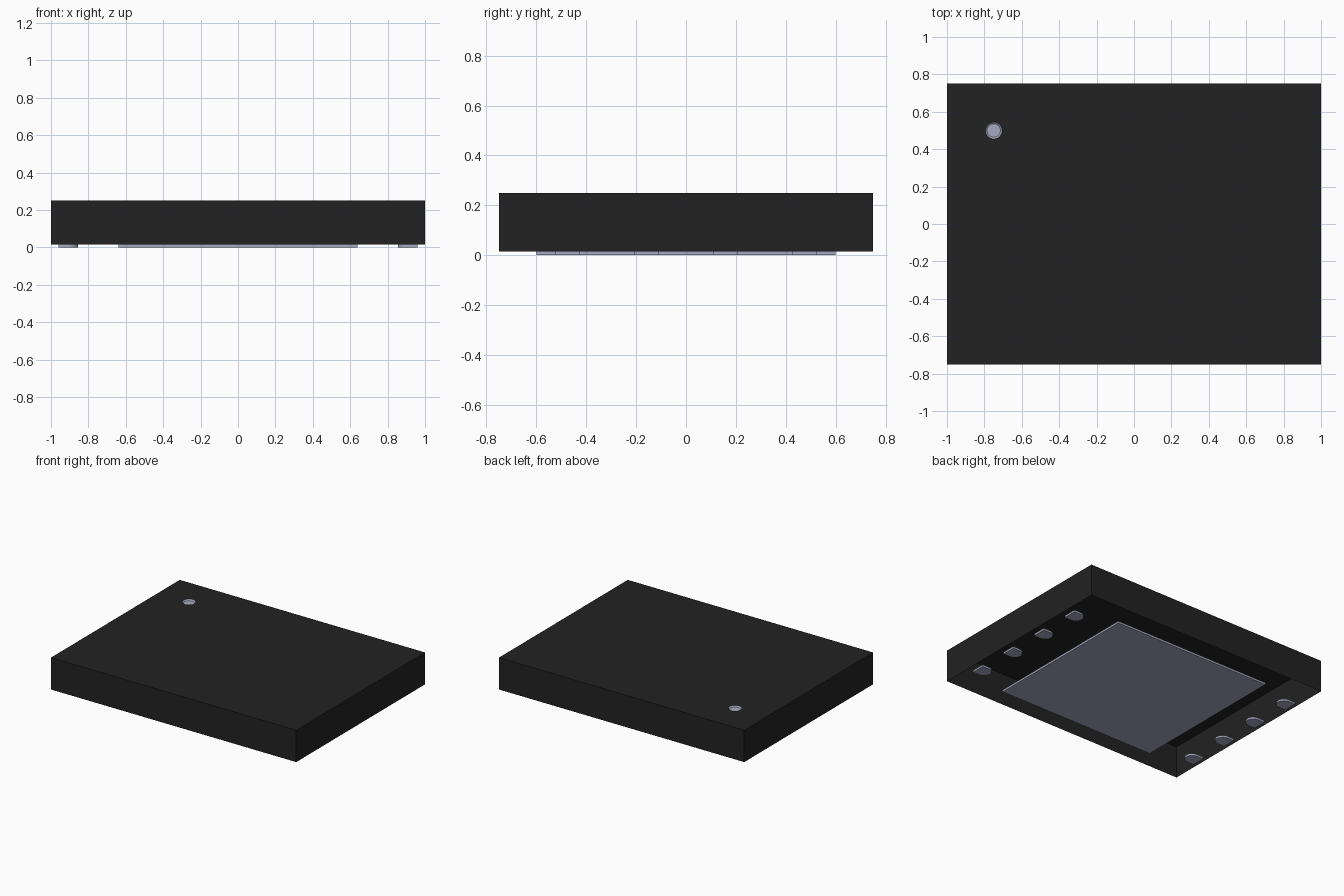
import bpy, bmesh, math
from mathutils import Vector

if "Cube" in bpy.data.objects:
    bpy.data.objects.remove(bpy.data.objects["Cube"], do_unlink=True)


def material(name, rgb, rough):
    m = bpy.data.materials.new(name)
    m.diffuse_color = (*rgb, 1)
    m.use_nodes = True
    node = m.node_tree.nodes["Principled BSDF"]
    node.inputs["Base Color"].default_value = (*rgb, 1)
    node.inputs["Roughness"].default_value = rough
    return m


BLACK = material("black plastic", (0.016, 0.016, 0.016), 0.6)
METAL = material("pale blue grey metal", (0.38, 0.40, 0.53), 0.4)

HX, HY = 1.0, 0.75            # half size of the body
BASE, TOP = 0.015, 0.25       # body heights
MARK, MARK_R, FLOOR_R, DEPTH = (-0.75, 0.5), 0.045, 0.036, 0.008
SIDES = 32


def finish(bm, name, mat):
    mesh = bpy.data.meshes.new(name)
    bm.to_mesh(mesh)
    bm.free()
    mesh.materials.append(mat)
    ob = bpy.data.objects.new(name, mesh)
    bpy.context.collection.objects.link(ob)
    return ob


def ring(bm, r, z):
    return [bm.verts.new((MARK[0] + r * math.cos(2 * math.pi * i / SIDES),
                          MARK[1] + r * math.sin(2 * math.pi * i / SIDES), z))
            for i in range(SIDES)]


def loop_edges(bm, verts):
    return [bm.edges.new((v, verts[(i + 1) % len(verts)])) for i, v in enumerate(verts)]


def prism(name, outline, z0, z1, mat):
    """Solid with a flat outline, listed counter-clockwise."""
    bm = bmesh.new()
    low = [bm.verts.new((x, y, z0)) for x, y in outline]
    high = [bm.verts.new((x, y, z1)) for x, y in outline]
    bm.faces.new(low[::-1])
    bm.faces.new(high)
    n = len(outline)
    for i in range(n):
        j = (i + 1) % n
        bm.faces.new((low[i], low[j], high[j], high[i]))
    return finish(bm, name, mat)


# Body: a shell open underneath, with a round opening for the pin mark
bm = bmesh.new()
corners = [(-HX, -HY), (HX, -HY), (HX, HY), (-HX, HY)]
high = [bm.verts.new((x, y, TOP)) for x, y in corners]
low = [bm.verts.new((x, y, BASE)) for x, y in corners]
edges = loop_edges(bm, high) + loop_edges(bm, ring(bm, MARK_R, TOP))
bmesh.ops.triangle_fill(bm, edges=edges, use_beauty=True, normal=Vector((0, 0, 1)))
for f in bm.faces:
    f.normal_update()
    if f.normal.z < 0:
        f.normal_flip()
for i in range(4):
    j = (i + 1) % 4
    bm.faces.new((low[i], low[j], high[j], high[i]))
finish(bm, "body", BLACK)

# Pin mark: shallow dish with a sloped rim
bm = bmesh.new()
outer, inner = ring(bm, MARK_R, TOP), ring(bm, FLOOR_R, TOP - DEPTH)
bm.faces.new(inner)
for i in range(SIDES):
    j = (i + 1) % SIDES
    bm.faces.new((outer[i], outer[j], inner[j], inner[i]))
finish(bm, "pin_mark", METAL)

# Large central pad under the body
prism("central_pad", [(-0.64, -0.6), (0.64, -0.6), (0.64, 0.6), (-0.64, 0.6)],
      0, BASE, METAL)

# Two rows of four contacts, each rounded at its inner end
PITCH, HALF_W, OUTER_X, INNER_X = 0.3175, 0.05, 0.96, 0.855
for side, label in ((1, "left"), (-1, "right")):
    for k in range(4):
        y = (k - 1.5) * PITCH
        pts = [(OUTER_X, -HALF_W), (OUTER_X, HALF_W)]
        for i in range(13):
            a = math.pi / 2 + math.pi * i / 12
            pts.append((INNER_X + HALF_W + HALF_W * math.cos(a), HALF_W * math.sin(a)))
        # a half turn keeps the winding the same on both rows
        prism(f"{label}_contact_{k + 1}", [(side * px, y + side * py) for px, py in pts],
              0, BASE, METAL)
